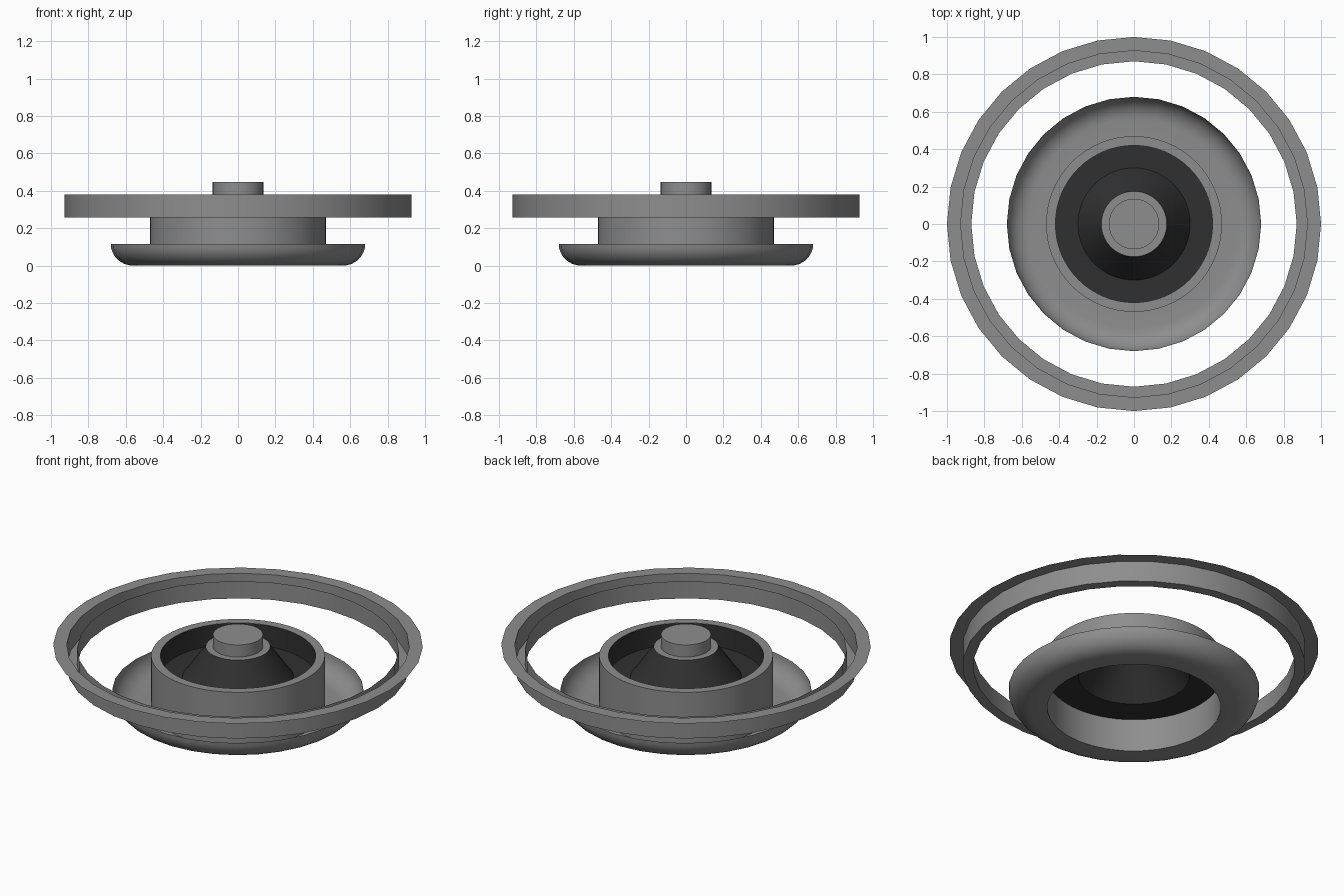
import bpy
import math

if "Cube" in bpy.data.objects:
    bpy.data.objects.remove(bpy.data.objects["Cube"])


def material(name, rgb):
    m = bpy.data.materials.new(name)
    m.diffuse_color = (*rgb, 1)
    m.use_nodes = True
    m.node_tree.nodes["Principled BSDF"].inputs["Base Color"].default_value = m.diffuse_color
    return m


grey = material("mid_grey", (0.27, 0.27, 0.27))
black = material("soft_black", (0.03, 0.03, 0.03))


def lathe(name, profile, mat, sides):
    """Revolve a (radius, z) profile about z; radius 0 closes with a cap."""
    capped = profile[-1][0] == 0
    rings = profile[:-1] if capped else profile
    verts, faces = [], []
    for r, z in rings:
        for i in range(sides):
            a = 2 * math.pi * i / sides
            verts.append((r * math.cos(a), r * math.sin(a), z))
    for k in range(len(rings) - 1):
        for i in range(sides):
            j = (i + 1) % sides
            b, t = k * sides, (k + 1) * sides
            faces.append((b + i, b + j, t + j, t + i))
    if capped:
        base = (len(rings) - 1) * sides
        faces.append(tuple(base + i for i in range(sides)))
    me = bpy.data.meshes.new(name)
    me.from_pydata(verts, [], faces)
    me.materials.append(mat)
    me.shade_smooth()
    me.set_sharp_from_angle(angle=math.radians(32))
    ob = bpy.data.objects.new(name, me)
    bpy.context.collection.objects.link(ob)
    return ob


# Outer ring: thin open channel with a flat flange around its top
lathe("outer_ring", [(0.87, 0.36), (0.87, 0.257), (0.927, 0.257),
                     (0.927, 0.38), (1.0, 0.38)], grey, 32)

# Open shallow bowl with a rounded outer edge
curve = [(0.56 + 0.12 * math.sin(t), 0.115 - 0.115 * math.cos(t))
         for t in (math.pi / 2 * i / 8 for i in range(9))]
lathe("base_bowl", [(0.47, 0)] + curve, grey, 32)

# Central tube with an inward lip
lathe("tube", [(0.47, 0), (0.47, 0.32), (0.42, 0.32)], grey, 64)

# Dark lining, floor and rising cone
lathe("dark_cone", [(0.42, 0.319), (0.42, 0.195), (0.30, 0.195),
                    (0.172, 0.374)], black, 64)
lathe("dark_floor_rim", [(0.469, 0.195), (0.42, 0.195)], black, 64)

# Stepped knob on top of the cone
lathe("knob", [(0.175, 0.375), (0.135, 0.375), (0.135, 0.447), (0, 0.447)],
      grey, 48)
